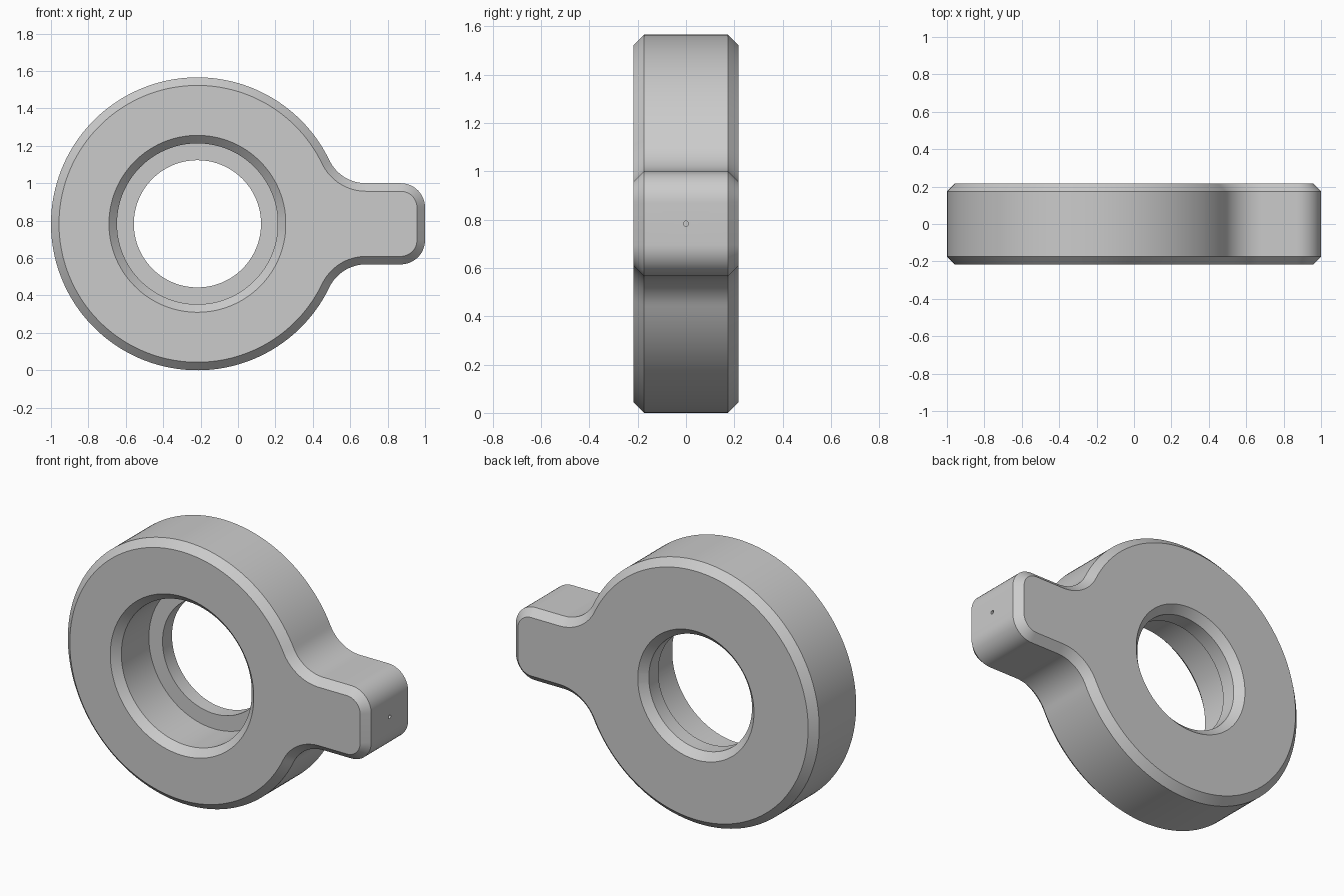
import bpy
import bmesh
from math import atan2, cos, pi, sin, sqrt

if "Cube" in bpy.data.objects:
    bpy.data.objects.remove(bpy.data.objects["Cube"])

RING_X, RING_Z, RING_R = -0.217, 0.783, 0.783
HALF_DEPTH, CHAMFER = 0.217, 0.043
TAB_HALF, TAB_END = 0.217, 1.217      # tab sizes, measured from the ring centre
FILLET, CORNER = 0.217, 0.13
FILLET_X = sqrt((RING_R + FILLET) ** 2 - (TAB_HALF + FILLET) ** 2)
FILLET_Z = TAB_HALF + FILLET
JOIN = atan2(FILLET_Z, FILLET_X)


def arc(cx, cz, r, start, end, steps):
    angles = [start + (end - start) * i / steps for i in range(steps + 1)]
    return [(cx + r * cos(a), cz + r * sin(a)) for a in angles]


def outline(inset):
    """Ring with a filleted, round-cornered tab, drawn inwards by inset."""
    upper = arc(TAB_END - CORNER, TAB_HALF - CORNER, CORNER - inset, 0, pi / 2, 12)
    upper += arc(FILLET_X, FILLET_Z, FILLET + inset, -pi / 2, JOIN - pi, 16)
    upper += arc(0, 0, RING_R - inset, JOIN, pi, 80)[1:]
    lower = [(x, -z) for x, z in reversed(upper[:-1])]
    return upper + lower


# Bore points sit on the same rays as the outline points
rays = [atan2(z, x) for x, z in outline(0)]


def circle(r):
    return [(r * cos(a), r * sin(a)) for a in rays]


# Closed chain of sections: outer wall, back face, stepped bore, front face
D, C = HALF_DEPTH, CHAMFER
LEDGE_Y = 0.085
sections = [
    (outline(C), -D), (outline(0), C - D), (outline(0), D - C), (outline(C), D),
    (circle(0.383), D), (circle(0.34), D - C), (circle(0.34), LEDGE_Y),
    (circle(0.43), LEDGE_Y), (circle(0.43), C - D), (circle(0.473), -D),
]

bm = bmesh.new()
loops = [[bm.verts.new((x + RING_X, y, z + RING_Z)) for x, z in pts]
         for pts, y in sections]
count = len(rays)
for k, loop in enumerate(loops):
    after = loops[(k + 1) % len(loops)]
    for i in range(count):
        j = (i + 1) % count
        bm.faces.new((loop[i], loop[j], after[j], after[i]))
bmesh.ops.recalc_face_normals(bm, faces=bm.faces)
mesh = bpy.data.meshes.new("ring_with_tab")
bm.to_mesh(mesh)
bm.free()
body = bpy.data.objects.new("ring_with_tab", mesh)
bpy.context.collection.objects.link(body)

# Plain grey
grey = bpy.data.materials.new("plain_grey")
grey.use_nodes = True
colour = (0.6, 0.6, 0.6, 1)
grey.diffuse_color = colour
grey.node_tree.nodes["Principled BSDF"].inputs["Base Color"].default_value = colour
mesh.materials.append(grey)

# Pin hole in the end of the tab
bpy.ops.mesh.primitive_cylinder_add(vertices=24, radius=0.011, depth=0.4,
                                    location=(1, 0, RING_Z), rotation=(0, pi / 2, 0))
cutter = bpy.context.object
cutter.name = "pin_hole_cutter"
cutter.hide_render = True
cutter.data.materials.append(grey)
cut = body.modifiers.new("pin_hole", "BOOLEAN")
cut.operation = "DIFFERENCE"
cut.solver = "EXACT"
cut.object = cutter

bpy.ops.object.select_all(action="DESELECT")
body.select_set(True)
bpy.context.view_layer.objects.active = body
bpy.ops.object.modifier_apply(modifier=cut.name)
bpy.data.objects.remove(cutter)
bpy.ops.object.shade_smooth_by_angle(angle=pi / 6)
